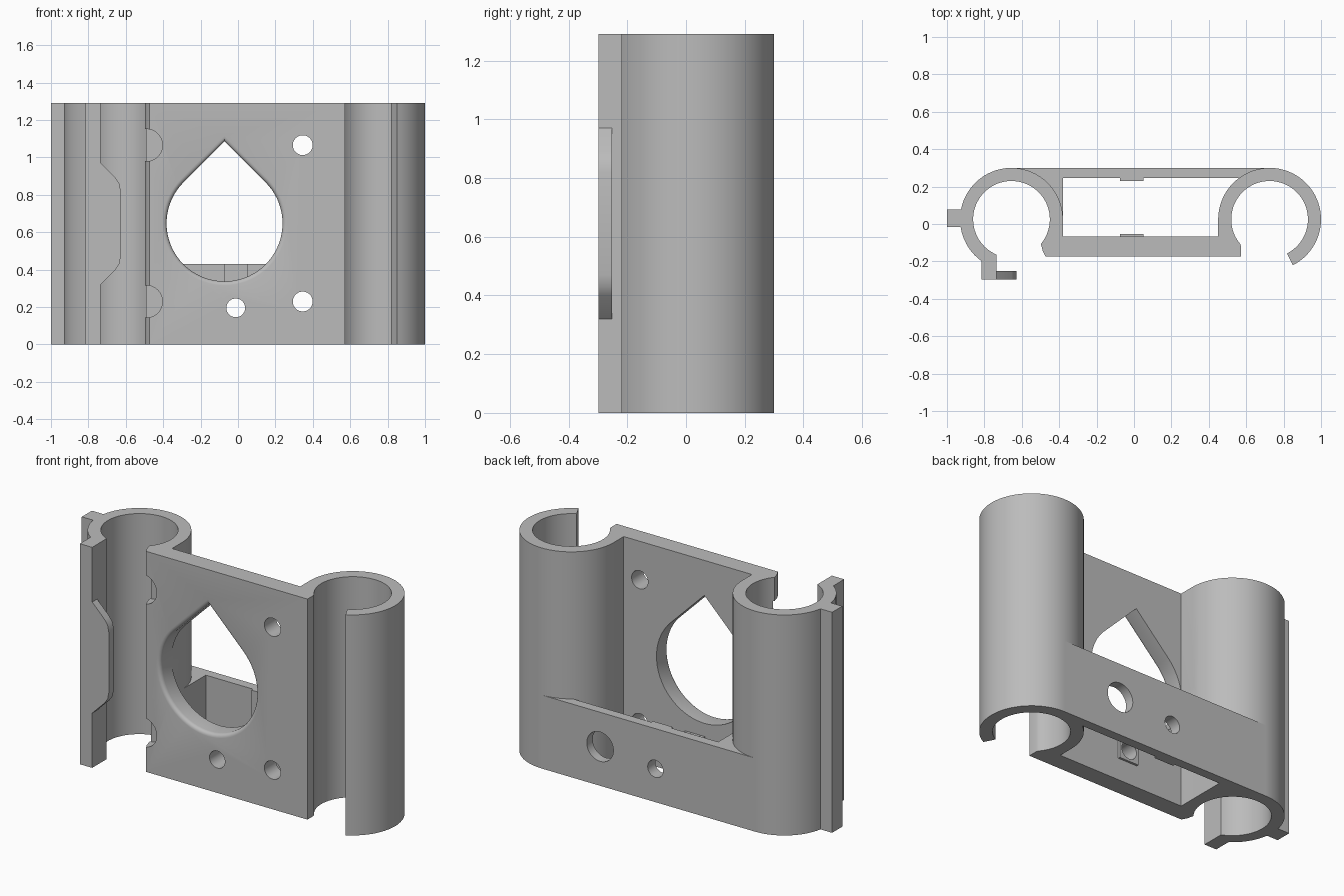
import bpy, bmesh
from math import sin, cos, radians, pi

cube = bpy.data.objects.get("Cube")
if cube:
    bpy.data.objects.remove(cube, do_unlink=True)

HEIGHT, STRAP_TOP = 1.29, 0.43
R_OUT, R_IN, CY = 0.275, 0.205, 0.025
LEFT, RIGHT = -0.655, 0.725            # tube centres
BORE_X, BORE_Z, BORE_R = -0.072, 0.647, 0.31
SCREW = 0.418                          # half screw spacing

grey = bpy.data.materials.new("plain grey")
grey.use_nodes = True
COLOUR = (0.5, 0.5, 0.5, 1)
grey.diffuse_color = COLOUR
grey.node_tree.nodes["Principled BSDF"].inputs["Base Color"].default_value = COLOUR


def arc(cx, r, a0, a1, cy=CY):
    n = max(2, int(abs(a1 - a0) / 5))
    angles = [radians(a0 + (a1 - a0) * i / n) for i in range(n + 1)]
    return [(cx + r * cos(a), cy + r * sin(a)) for a in angles]


def loft(name, rings):
    """Closed solid through matching rings of 3D points."""
    bm = bmesh.new()
    loops = [[bm.verts.new(p) for p in ring] for ring in rings]
    n = len(loops[0])
    for a, b in zip(loops, loops[1:]):
        for i in range(n):
            j = (i + 1) % n
            bm.faces.new((a[i], a[j], b[j], b[i]))
    bm.faces.new(loops[0])
    bm.faces.new(loops[-1])
    bmesh.ops.recalc_face_normals(bm, faces=bm.faces)
    mesh = bpy.data.meshes.new(name)
    bm.to_mesh(mesh)
    bm.free()
    mesh.materials.append(grey)
    ob = bpy.data.objects.new(name, mesh)
    bpy.context.collection.objects.link(ob)
    return ob


def extrude_z(name, pts, z0, z1):
    return loft(name, [[(x, y, z) for x, y in pts] for z in (z0, z1)])


def box(name, x0, x1, y0, y1, z0, z1):
    return extrude_z(name, [(x0, y0), (x1, y0), (x1, y1), (x0, y1)], z0, z1)


def hole(x, z, r, y0, y1):
    pts = arc(x, r, 0, 355, z)
    return loft("hole_cutter", [[(px, y, pz) for px, pz in pts] for y in (y0, y1)])


def cut(ob, cutters):
    for c in cutters:
        c.hide_render = True
        mod = ob.modifiers.new("cut", 'BOOLEAN')
        mod.operation, mod.solver, mod.object = 'DIFFERENCE', 'EXACT', c
        bpy.context.view_layer.objects.active = ob
        bpy.ops.object.modifier_apply(modifier=mod.name)
        bpy.data.objects.remove(c, do_unlink=True)


def bore():
    """Teardrop cutter with a rounded front rim."""
    fillet = 0.022
    steps = [radians(a) for a in (0, 22, 45, 67, 90)]
    rings = [(-0.2, BORE_R + fillet)]
    rings += [(-0.175 + fillet * sin(a), BORE_R + fillet * (1 - cos(a))) for a in reversed(steps)][::-1]
    rings = [(-0.2, BORE_R + fillet)] + [
        (-0.175 + fillet * (1 - cos(a)), BORE_R + fillet * (1 - sin(a))) for a in steps] + [(0.1, BORE_R)]
    out = []
    for y, r in rings:
        pts = arc(BORE_X, r, 135, 405, BORE_Z) + [(BORE_X, BORE_Z + r * 2 ** 0.5)]
        out.append([(x, y, z) for x, z in pts])
    return loft("bore_cutter", out)


# Front plate with both open tubes, as one extruded outline
outline = arc(LEFT, R_IN, -40, 247)
outline += [(-0.735, -0.298), (-0.815, -0.298)]
outline += arc(LEFT, R_OUT, 234.4, 188.5)
outline += [(-1, -0.016), (-1, 0.078)]
outline += arc(LEFT, R_OUT, 169, 0)
outline += [(-0.38, -0.067), (0.45, -0.067)]
outline += arc(RIGHT, R_OUT, 180, -63)
outline += arc(RIGHT, R_IN, -63, 220)
outline += [(0.572, -0.12), (0.572, -0.175), (-0.472, -0.175), (-0.488, -0.145), (-0.493, -0.125)]
body = extrude_z("plate_and_tubes", outline, 0, HEIGHT)
cutters = [bore(), hole(-0.012, 0.195, 0.05, -0.3, 0.02)]
for side in (-1, 1):
    z = BORE_Z + side * SCREW
    cutters.append(hole(BORE_X + SCREW, z, 0.053, -0.3, 0.02))
    cutters.append(hole(BORE_X - SCREW, z, 0.086, -0.25, -0.1))
cut(body, cutters)

# Low strap across the back, with its thickened corner
strap_pts = [(LEFT, 0.3), (LEFT, 0.26)] + arc(LEFT, 0.25, 80, 0)
strap_pts += [(-0.38, CY), (-0.38, 0.245), (RIGHT, 0.245), (RIGHT, 0.3)]
strap = extrude_z("back_strap", strap_pts, 0, STRAP_TOP)
cut(strap, [hole(-0.012, 0.195, 0.05, 0.2, 0.4),
            hole(BORE_X + SCREW, BORE_Z - SCREW, 0.086, 0.2, 0.4)])

# Small pads on the facing inner walls
back_pad = box("back_pad", -0.075, 0.052, 0.23, 0.247, 0, STRAP_TOP)
cut(back_pad, [hole(-0.012, 0.195, 0.05, 0.2, 0.4)])
front_pad = box("front_pad", -0.075, 0.052, -0.07, -0.054, 0.13, 0.26)
cut(front_pad, [hole(-0.012, 0.195, 0.05, -0.3, 0.02)])

# Catch lip on the left tube's post
lip = [(-0.74, 0.32), (-0.735, 0.32), (-0.655, 0.4), (-0.635, 0.43), (-0.627, 0.47)]
lip += [(x, 1.29 - z) for x, z in reversed(lip)]
catch = loft("catch_lip", [[(x, y, z) for x, z in lip] for y in (-0.298, -0.252)])

for ob in (body, strap, back_pad, front_pad, catch):
    bpy.ops.object.select_all(action='DESELECT')
    ob.select_set(True)
    bpy.context.view_layer.objects.active = ob
    bpy.ops.object.shade_smooth_by_angle(angle=radians(30))
